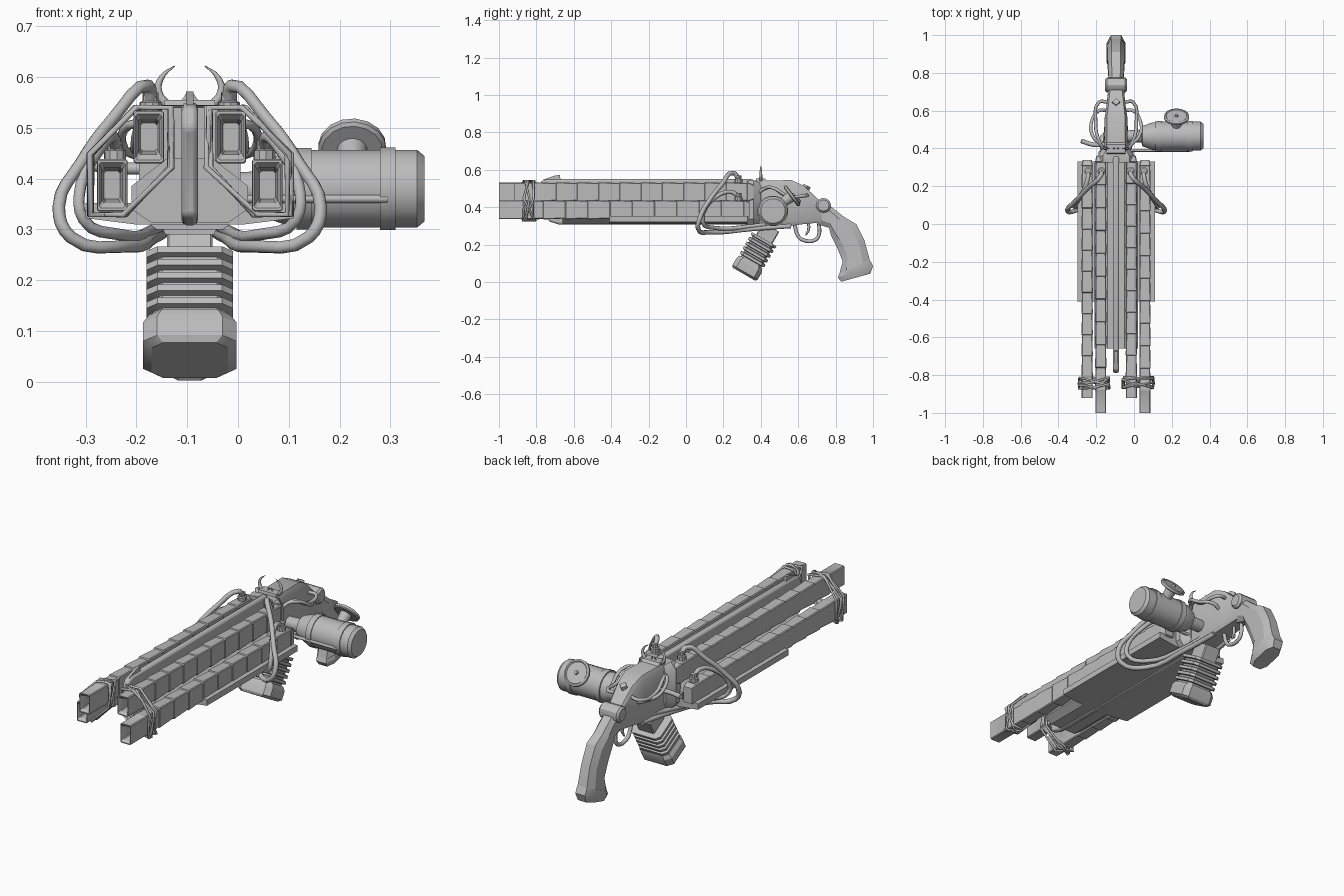
import bpy, bmesh, math, random
from mathutils import Vector

random.seed(4)
CX = -0.095  # centre plane of the weapon
if "Cube" in bpy.data.objects:
    bpy.data.objects.remove(bpy.data.objects["Cube"])

metal = bpy.data.materials.new("grey_metal")
metal.use_nodes = True
GREY = (0.5, 0.5, 0.5, 1)
metal.diffuse_color = GREY
metal.node_tree.nodes["Principled BSDF"].inputs["Base Color"].default_value = GREY


def finish(ob, angle=30):
    bpy.context.scene.collection.objects.link(ob)
    ob.data.materials.append(metal)
    if ob.type == "MESH":
        bpy.ops.object.select_all(action="DESELECT")
        ob.select_set(True)
        bpy.context.view_layer.objects.active = ob
        bpy.ops.object.shade_smooth_by_angle(angle=math.radians(angle))
    return ob


def loft(name, rings, shift=CX, bevel=0):
    """Skin equal-sized rings of points and cap both ends."""
    bm = bmesh.new()
    rows = [[bm.verts.new((x + shift, y, z)) for x, y, z in r] for r in rings]
    n = len(rows[0])
    for a, b in zip(rows, rows[1:]):
        for i in range(n):
            j = (i + 1) % n
            bm.faces.new((a[i], a[j], b[j], b[i]))
    bm.faces.new(rows[0])
    bm.faces.new(rows[-1][::-1])
    bmesh.ops.recalc_face_normals(bm, faces=bm.faces)
    me = bpy.data.meshes.new(name)
    bm.to_mesh(me)
    bm.free()
    ob = finish(bpy.data.objects.new(name, me))
    if bevel:
        m = ob.modifiers.new("bevel", "BEVEL")
        m.width, m.segments = bevel, 2
    return ob


def plate(name, yz, half, bevel=0):
    """Side profile with thickness across x."""
    return loft(name, [[(x, y, z) for y, z in yz] for x in (-half, half)], bevel=bevel)


def spine(name, stations, flat=0.6):
    """Chamfered box sections, each from a front point to a back point with a half width."""
    shape = [(1, flat), (flat, 1), (-flat, 1), (-1, flat), (-1, -flat), (-flat, -1), (flat, -1), (1, -flat)]
    rings = []
    for f, b, w in stations:
        f, b = Vector(f), Vector(b)
        c, h = (f + b) / 2, (b - f) / 2
        rings.append([(u * w, *(c + h * t)) for t, u in shape])
    return loft(name, rings)


def lathe(name, origin, axis, profile, n=14, shift=CX):
    axis = Vector(axis).normalized()
    p = axis.orthogonal().normalized()
    q = axis.cross(p)
    turn = [2 * math.pi * (i + 0.5) / n for i in range(n)]
    return loft(name, [[Vector(origin) + axis * d + (p * math.cos(a) + q * math.sin(a)) * r
                        for a in turn] for d, r in profile], shift)


def tube(name, pts, r, side=1, radii=None, closed=False, kind="BEZIER"):
    cu = bpy.data.curves.new(name, "CURVE")
    cu.dimensions = "3D"
    cu.bevel_depth, cu.bevel_resolution, cu.resolution_u = r, 2, 4
    cu.use_fill_caps = True
    sp = cu.splines.new(kind)
    points = sp.bezier_points if kind == "BEZIER" else sp.points
    points.add(len(pts) - 1)
    for i, (x, y, z) in enumerate(pts):
        co = (CX + side * x, y, z)
        if kind == "BEZIER":
            points[i].co = co
            points[i].handle_left_type = points[i].handle_right_type = "AUTO"
        else:
            points[i].co = (*co, 1)
        points[i].radius = radii[i] if radii else 1
    sp.use_cyclic_u = closed
    return finish(bpy.data.objects.new(name, cu))


def barrel(name, cx, cz, start, end):
    """Hollow rectangular barrel built of overlapping sleeves."""
    def ring(y, k):
        hx, hz, c = 0.029 * k, 0.05 * k, 0.004
        return [(cx + x, y, cz + z) for x, z in (
            (-hx + c, -hz), (hx - c, -hz), (hx, c - hz), (hx, hz - c),
            (hx - c, hz), (c - hx, hz), (-hx, hz - c), (-hx, c - hz))]
    rings = [ring(start + 0.07, 0.55), ring(start + 0.012, 0.7), ring(start, 0.9), ring(start, 1)]
    count = 11
    step = (end - start) / count
    for i in range(count):
        y = start + step * i
        rings += [ring(y + step * 0.97, 0.95 if i else 1), ring(y + step, 1.04)]
    rings += [ring(end + 0.03, 0.8)]
    loft(name, rings)


for s, side in ((1, "left"), (-1, "right")):
    # Barrels and their rear hose plugs
    barrel(side + "_upper_barrel", s * 0.081, 0.482, -0.92 if s > 0 else -1, 0.33)
    barrel(side + "_lower_barrel", s * 0.153, 0.387, -1 if s > 0 else -0.92, 0.31)
    for part, x, z in (("upper", 0.077, 0.52), ("lower", 0.147, 0.425)):
        lathe(f"{side}_{part}_plug", (s * x, 0.28, z), (0, 0, 1),
              [(0, 0.022), (0.03, 0.022), (0.033, 0.016), (0.05, 0.016)], 10)
    # Large looping hoses
    tube(side + "_outer_hose", [
        (0.077, 0.28, 0.55), (0.082, 0.255, 0.583), (0.15, 0.19, 0.52), (0.215, 0.12, 0.43),
        (0.258, 0.075, 0.345), (0.235, 0.065, 0.285), (0.13, 0.13, 0.266),
        (0.07, 0.36, 0.285), (0.045, 0.56, 0.3)], 0.0125, s)
    tube(side + "_inner_hose", [
        (0.147, 0.28, 0.46), (0.15, 0.24, 0.482), (0.18, 0.16, 0.455), (0.215, 0.1, 0.385),
        (0.21, 0.09, 0.32), (0.14, 0.15, 0.29), (0.07, 0.36, 0.3), (0.045, 0.5, 0.32)], 0.0115, s)
    # Cables hugging the receiver
    for k, name in enumerate(("_front_cable", "_rear_cable")):
        d = 0.045 * k
        tube(side + name, [
            (0.045, 0.6 + d, 0.42 + d), (0.09, 0.6 + d, 0.44 + d / 2), (0.13 - d / 2, 0.54, 0.46),
            (0.12 - d / 2, 0.46, 0.505), (0.08, 0.42, 0.5), (0.06, 0.37, 0.46)], 0.009, s)
    # Wire wrapped round each barrel pair
    hull = [(0.046, 0.537), (0.115, 0.537), (0.187, 0.445), (0.187, 0.332), (0.12, 0.332), (0.046, 0.425)]
    for k in range(5):
        slack = random.uniform(0.002, 0.016)
        loop = [(x + math.copysign(slack, x - 0.117), -0.84 + random.uniform(-0.035, 0.035),
                 z + math.copysign(0.003, z - 0.43)) for x, z in hull]
        tube(f"{side}_wire_{k + 1}", loop, 0.006, s, closed=True, kind="POLY")
    # Horned rear sight
    tube(side + "_sight_horn", [(0.04, 0.4, 0.54), (0.062, 0.4, 0.57), (0.055, 0.4, 0.6),
         (0.03, 0.4, 0.622)], 0.009, s, radii=[1, 0.9, 0.6, 0.1])
    tube(side + "_sight_spur", [(0.03, 0.4, 0.54), (0.014, 0.4, 0.55), (0.005, 0.4, 0.57)],
         0.008, s, radii=[1, 0.7, 0.1])

# Forend cradle, belly plate and centre rib
half = [(0.075, 0.312), (0.115, 0.34), (0.115, 0.385), (0.045, 0.44)]
cradle = half + [(-x, z) for x, z in half[::-1]]
loft("forend", [[(x, y, z) for x, z in cradle] for y in (-0.66, 0.33)])
half = [(0.11, 0.31), (0.205, 0.322), (0.205, 0.352), (0.11, 0.352)]
belly = half + [(-x, z) for x, z in half[::-1]]
loft("belly_plate", [[(x, y, z) for x, z in belly] for y in (-0.41, 0.33)])
plate("centre_rib", [(-0.79, 0.5), (-0.775, 0.54), (-0.74, 0.55), (0.36, 0.55), (0.36, 0.308),
                     (-0.68, 0.308), (-0.735, 0.325), (-0.75, 0.42)], 0.016, 0.01)
plate("front_sight", [(-0.77, 0.545), (-0.7, 0.57), (-0.675, 0.572), (-0.67, 0.545)], 0.007)

# Receiver
spine("receiver", [((0.33, 0.29), (0.33, 0.542), 0.06), ((0.56, 0.3), (0.565, 0.545), 0.06),
                   ((0.63, 0.31), (0.63, 0.515), 0.05), ((0.73, 0.32), (0.71, 0.44), 0.04)], 0.8)
spine("receiver_collar", [((0.325, 0.3), (0.325, 0.54), 0.1), ((0.36, 0.3), (0.36, 0.545), 0.1),
                          ((0.4, 0.32), (0.4, 0.53), 0.07)], 0.7)
plate("sight_base", [(0.37, 0.535), (0.375, 0.555), (0.42, 0.555), (0.44, 0.535)], 0.05)
lathe("tang_screw", (0, 0.64, 0.5), (0, 0.5, 1), [(0, 0.022), (0.018, 0.02)], 4)
lathe("hammer_knob", (-0.058, 0.735, 0.41), (1, 0, 0),
      [(0, 0.03), (0.01, 0.04), (0.106, 0.04), (0.116, 0.03)], 12)

# Pistol grip with butt cap
spine("grip", [((0.7, 0.31), (0.69, 0.45), 0.04), ((0.765, 0.29), (0.78, 0.4), 0.04),
               ((0.775, 0.25), (0.85, 0.345), 0.042), ((0.81, 0.18), (0.91, 0.31), 0.045),
               ((0.838, 0.11), (0.955, 0.22), 0.044), ((0.82, 0.045), (0.982, 0.12), 0.048)], 0.55)
spine("grip_cap", [((0.82, 0.045), (0.982, 0.12), 0.05), ((0.812, 0.025), (1, 0.085), 0.05),
                   ((0.83, 0.002), (0.985, 0.045), 0.042)], 0.55)

# Trigger group
tube("trigger_guard", [(0, 0.58, 0.31), (0, 0.6, 0.245), (0, 0.625, 0.225), (0, 0.69, 0.225),
                       (0, 0.71, 0.25), (0, 0.71, 0.32)], 0.01)
tube("trigger", [(0, 0.655, 0.32), (0, 0.655, 0.28), (0, 0.64, 0.25)], 0.008, radii=[1, 1, 0.5])

# Slanted ribbed magazine
up, across = Vector((0.5, 0.866)), Vector((0.866, -0.5))


def mag(name, stations, flat):
    base = Vector((0.31, 0.042))
    spine(name, [(base + up * t - across * h, base + up * t + across * h, w)
                 for t, h, w in stations], flat)


mag("magazine_cap", [(0, 0.07, 0.075), (0.012, 0.078, 0.092), (0.055, 0.078, 0.092),
                     (0.075, 0.07, 0.08)], 0.7)
ribs = []
for i in range(5):
    t = 0.075 + i * 0.029
    ribs += [(t, 0.062, 0.072), (t + 0.008, 0.062, 0.072), (t + 0.011, 0.075, 0.085),
             (t + 0.025, 0.075, 0.085)]
mag("magazine_body", ribs, 0.75)
mag("magazine_neck", [(0.2, 0.05, 0.045), (0.29, 0.05, 0.045)], 0.9)

# Side canister with gauge
lathe("canister", (0, 0.465, 0.38), (1, 0, 0), [
    (-0.06, 0.03), (0.04, 0.035), (0.045, 0.055), (0.1, 0.075), (0.115, 0.075), (0.115, 0.082),
    (0.145, 0.082), (0.145, 0.078), (0.28, 0.078), (0.28, 0.083), (0.31, 0.083), (0.31, 0.078),
    (0.353, 0.078), (0.367, 0.066)], 16, 0)
lathe("gauge", (0.225, 0.565, 0.46), (0, 0.8, 0.6), [
    (-0.06, 0.025), (-0.008, 0.03), (-0.008, 0.06), (-0.003, 0.067), (0.008, 0.067),
    (0.012, 0.058), (0.008, 0.054), (0.008, 0.01), (0.018, 0.008)], 16, 0)
tube("canister_rod", [(0.06, 0.39, 0.36), (0.25, 0.39, 0.36), (0.39, 0.39, 0.36)], 0.008)
tube("side_pipe", [(0.06, 0.42, 0.42), (0.12, 0.42, 0.42), (0.185, 0.44, 0.425)], 0.012, -1)
